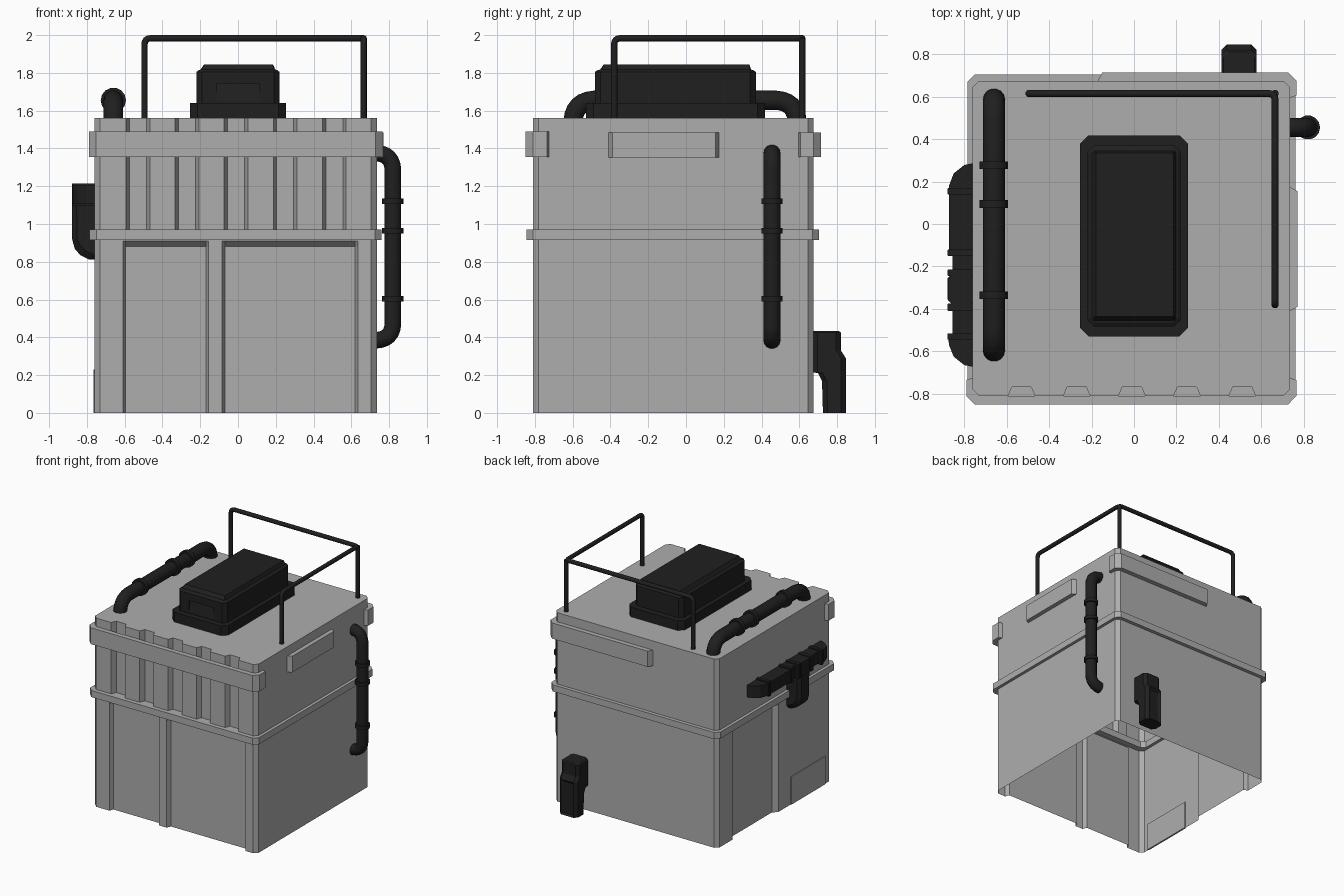
import bpy, bmesh
from mathutils import Vector

if "Cube" in bpy.data.objects:
    bpy.data.objects.remove(bpy.data.objects["Cube"])

dark = bpy.data.materials.new("dark_metal")
dark.diffuse_color = (0.014, 0.014, 0.014, 1)
dark.use_nodes = True
dark.node_tree.nodes["Principled BSDF"].inputs["Base Color"].default_value = dark.diffuse_color
grey = bpy.data.materials.new("grey_paint")
grey.diffuse_color = (0.42, 0.42, 0.42, 1)
grey.use_nodes = True
grey.node_tree.nodes["Principled BSDF"].inputs["Base Color"].default_value = grey.diffuse_color


def finish(name, bm, mat):
    bmesh.ops.recalc_face_normals(bm, faces=bm.faces[:])
    me = bpy.data.meshes.new(name)
    bm.to_mesh(me)
    bm.free()
    ob = bpy.data.objects.new(name, me)
    bpy.context.collection.objects.link(ob)
    me.materials.append(mat)
    return ob


def loft(name, sections, mat=grey, bottom=True, top=True, wrap=False, to_point=None, edit=None):
    """Join outlines of equal length; each section is (points, level)."""
    to_point = to_point or (lambda a, b, h: (a, b, h))
    bm = bmesh.new()
    rings = [[bm.verts.new(to_point(a, b, h)) for a, b in pts] for pts, h in sections]
    n = len(rings[0])
    pairs = list(zip(rings, rings[1:])) + ([(rings[-1], rings[0])] if wrap else [])
    for lo, hi in pairs:
        for i in range(n):
            j = (i + 1) % n
            bm.faces.new((lo[i], lo[j], hi[j], hi[i]))
    if not wrap:
        if bottom:
            bm.faces.new(rings[0][::-1])
        if top:
            bm.faces.new(rings[-1])
    bmesh.ops.recalc_face_normals(bm, faces=bm.faces[:])
    if edit:
        edit(bm)
    return finish(name, bm, mat)


def rect(x0, x1, y0, y1, c):
    return [(x0 + c, y0), (x1 - c, y0), (x1, y0 + c), (x1, y1 - c),
            (x1 - c, y1), (x0 + c, y1), (x0, y1 - c), (x0, y0 + c)]


def prism(name, pts, z0, z1, mat=grey, **kw):
    return loft(name, [(pts, z0), (pts, z1)], mat, **kw)


def fillet(pts, r, n=6):
    pts = [Vector(p) for p in pts]
    out = [pts[0]]
    for a, p, b in zip(pts, pts[1:], pts[2:]):
        s, e = p + (a - p).normalized() * r, p + (b - p).normalized() * r
        m = p.lerp((s + e) / 2, 0.12)
        for k in range(n + 1):
            t = k / n
            out.append(s * (1 - t) ** 2 + m * 2 * t * (1 - t) + e * t * t)
    return out + [pts[-1]]


def tube(name, pts, radius, res=5):
    cu = bpy.data.curves.new(name, 'CURVE')
    cu.dimensions = '3D'
    cu.bevel_depth, cu.bevel_resolution, cu.use_fill_caps = radius, res, True
    sp = cu.splines.new('POLY')
    sp.points.add(len(pts) - 1)
    for q, p in zip(sp.points, pts):
        q.co = (*p, 1)
    tmp = bpy.data.objects.new(name + "_path", cu)
    bpy.context.collection.objects.link(tmp)
    bpy.context.view_layer.update()
    me = bpy.data.meshes.new_from_object(tmp.evaluated_get(bpy.context.evaluated_depsgraph_get()))
    bpy.data.objects.remove(tmp)
    ob = bpy.data.objects.new(name, me)
    bpy.context.collection.objects.link(ob)
    me.materials.clear()
    me.materials.append(dark)
    bpy.context.view_layer.objects.active = ob
    bpy.ops.object.select_all(action='DESELECT')
    ob.select_set(True)
    bpy.ops.object.shade_smooth_by_angle()
    return ob


# body walls
X0, X1, Y0, Y1, C = -0.76, 0.735, -0.81, 0.675, 0.03


def body_outline(front, left):
    return ([(X0 + C, Y0)] + front + [(X1 - C, Y0), (X1, Y0 + C), (X1, Y1 - C), (X1 - C, Y1),
            (X0 + C, Y1), (X0, Y1 - C)] + left + [(X0, Y0 + C)])


def lower_outline(d):
    front = []
    for a, b in ((-0.61, -0.155), (-0.085, 0.635)):
        front += [(a, Y0), (a + 0.015, Y0 + d), (b - 0.015, Y0 + d), (b, Y0)]
    left = [(X0, 0.48), (X0 + d, 0.465), (X0 + d, -0.085), (X0, -0.12)]
    return body_outline(front, left)


loft("lower_body", [(lower_outline(0.035), 0), (lower_outline(0.035), 0.88),
                    (lower_outline(0), 0.91), (lower_outline(0), 0.95)], bottom=False, top=False)
flutes = []
for i in range(5):
    c = -0.53 + 0.26 * i
    flutes += [(c - 0.063, Y0), (c - 0.045, Y0 + 0.042), (c + 0.045, Y0 + 0.042), (c + 0.063, Y0)]
prism("upper_body", body_outline(flutes, []), 0.94, 1.56, bottom=False)
prism("left_hatch", rect(-0.766, -0.752, -0.735, -0.28, 0.004), 0, 0.23)

# waist ring
outer, inner = rect(-0.785, 0.76, -0.845, 0.705, 0.035), rect(-0.735, 0.71, -0.76, 0.65, 0.03)
loft("waist_ring", [(outer, 0.915), (outer, 0.97), (inner, 0.97), (inner, 0.915)], wrap=True)

# upper bumper bands
prism("front_band", [(-0.76, -0.725), (-0.79, -0.735), (-0.79, -0.81), (-0.752, -0.85), (0.727, -0.85),
                     (0.765, -0.81), (0.765, -0.735), (0.735, -0.725), (0.735, Y0 + C), (0.705, Y0),
                     (-0.73, Y0), (-0.76, Y0 + C)], 1.355, 1.49)
prism("back_band", [(-0.17, 0.675), (-0.15, 0.714), (0.727, 0.714), (0.765, 0.675), (0.765, 0.605),
                    (0.735, 0.595), (0.735, 0.645), (0.705, 0.675)], 1.355, 1.485)
prism("right_band", [(0.735, -0.41), (0.77, -0.39), (0.77, 0.155), (0.735, 0.175)], 1.352, 1.485)

# roof vent housing
vent = loft("roof_vent", [
    (rect(-0.254, 0.254, -0.53, 0.418, 0.04), 1.555), (rect(-0.254, 0.254, -0.53, 0.418, 0.04), 1.64),
    (rect(-0.22, 0.22, -0.482, 0.37, 0.03), 1.64), (rect(-0.22, 0.22, -0.482, 0.37, 0.03), 1.805),
    (rect(-0.208, 0.208, -0.467, 0.355, 0.025), 1.815), (rect(-0.198, 0.198, -0.455, 0.345, 0.005), 1.817),
    (rect(-0.18, 0.185, -0.435, 0.335, 0.004), 1.845)], dark)
cutter = loft("vent_slot_cutter", [([(-0.483, 1.645), (-0.467, 1.745), (-0.52, 1.745), (-0.52, 1.645)], x)
                                   for x in (-0.11, 0.11)], dark, to_point=lambda a, b, h: (h, a, b))
cutter.hide_render = True
cutter.display_type = 'WIRE'
mod = vent.modifiers.new("slot", 'BOOLEAN')
mod.operation, mod.object, mod.solver = 'DIFFERENCE', cutter, 'EXACT'

# roof rail with a third leg under its corner
tube("roof_rail", fillet([(-0.495, 0.615, 1.56), (-0.495, 0.615, 1.983), (0.665, 0.615, 1.983),
                          (0.665, -0.38, 1.983), (0.665, -0.38, 1.56)], 0.03, 4), 0.017)
tube("rail_corner_leg", [(0.665, 0.615, 1.56), (0.665, 0.615, 1.985)], 0.017)

# roof pipe and collars
tube("roof_pipe", fillet([(-0.66, -0.598, 1.54), (-0.66, -0.598, 1.655),
                          (-0.66, 0.588, 1.655), (-0.66, 0.588, 1.54)], 0.11), 0.052)
for i, y in enumerate((0.277, 0.094, -0.335)):
    tube(f"roof_pipe_collar_{i}", [(-0.66, y - 0.018, 1.655), (-0.66, y + 0.018, 1.655)], 0.067)

# right side pipe and collars
tube("side_pipe", fillet([(0.72, 0.455, 1.375), (0.82, 0.455, 1.375),
                          (0.82, 0.455, 0.385), (0.72, 0.455, 0.385)], 0.085), 0.045)
for i, z in enumerate((1.12, 0.965, 0.605)):
    tube(f"side_pipe_collar_{i}", [(0.82, 0.455, z - 0.014), (0.82, 0.455, z + 0.014)], 0.057)

# left duct with collars and a downward elbow
prism("left_duct", [(-0.75, 0.288), (-0.80, 0.278), (-0.85, 0.238), (-0.872, 0.18), (-0.872, -0.12),
                    (-0.855, -0.14), (-0.855, -0.52), (-0.875, -0.54), (-0.872, -0.57), (-0.85, -0.625),
                    (-0.80, -0.665), (-0.75, -0.675)], 1.105, 1.205, dark)
for i, (a, b) in enumerate(((0.14, 0.17), (-0.15, -0.12), (-0.245, -0.215), (-0.41, -0.375), (-0.545, -0.515))):
    prism(f"left_duct_collar_{i}", rect(-0.88, -0.755, a, b, 0.004), 1.095, 1.215, dark)
prism("left_duct_joint", rect(-0.876, -0.755, -0.38, -0.24, 0.02), 1.06, 1.21, dark)
elbow = [(-0.75, 0.81), (-0.79, 0.813), (-0.835, 0.835), (-0.865, 0.87), (-0.878, 0.92), (-0.878, 1.1), (-0.75, 1.1)]
slim = [(x + 0.025 if x < -0.76 else x, z + (0.025 if z < 0.9 else 0)) for x, z in elbow]
loft("left_duct_elbow", [(slim, -0.38), (elbow, -0.355), (elbow, -0.255), (slim, -0.23)], dark,
     to_point=lambda a, b, h: (a, h, b))


# back service box with a recessed cover
def recess_cover(bm):
    faces = [f for f in bm.faces if f.normal.y > 0.99 and f.calc_center_median().z < 0.29]
    bmesh.ops.inset_region(bm, faces=faces, thickness=0.022, depth=-0.012, use_boundary=True)


def box_section(y0, y1, z, k=0.0):
    return (rect(0.412 + k, 0.577 - k, y0, y1 - k, 0.025), z)


loft("back_service_box", [box_section(0.725, 0.846, 0), box_section(0.72, 0.846, 0.17),
                          box_section(0.70, 0.846, 0.21), box_section(0.67, 0.846, 0.215),
                          box_section(0.67, 0.846, 0.29), box_section(0.67, 0.82, 0.33),
                          box_section(0.67, 0.82, 0.425), box_section(0.67, 0.82, 0.433, 0.01)],
     dark, edit=recess_cover)
